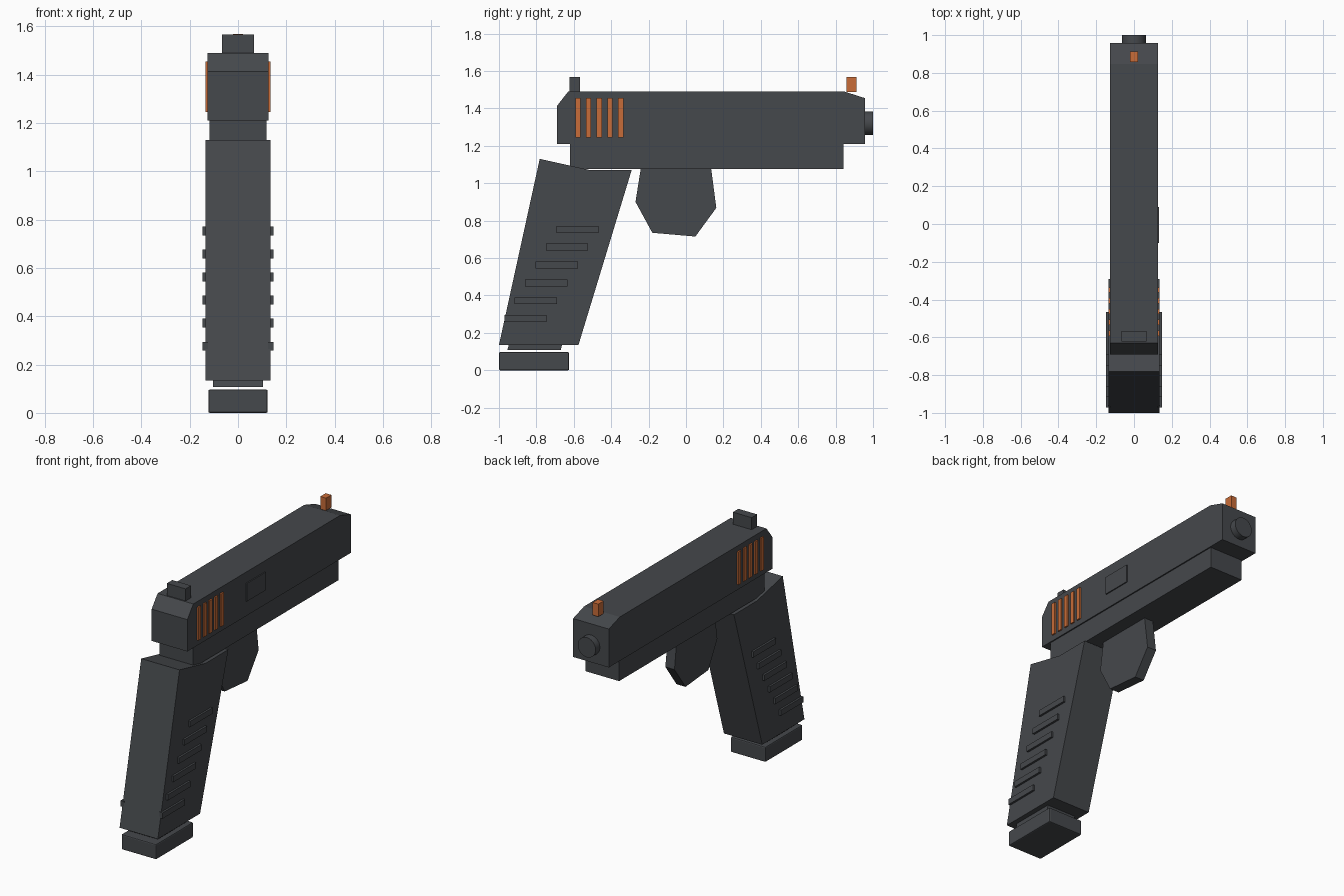
import bpy, bmesh, math

if "Cube" in bpy.data.objects:
    bpy.data.objects.remove(bpy.data.objects["Cube"])


def material(name, rgb):
    m = bpy.data.materials.new(name)
    m.diffuse_color = (*rgb, 1)
    m.use_nodes = True
    m.node_tree.nodes["Principled BSDF"].inputs["Base Color"].default_value = m.diffuse_color
    return m


GREY = material("dark_grey", (0.060, 0.065, 0.072))
ORANGE = material("orange", (0.578, 0.150, 0.040))


def finish(name, bm, mat):
    bmesh.ops.recalc_face_normals(bm, faces=bm.faces)
    mesh = bpy.data.meshes.new(name)
    bm.to_mesh(mesh)
    bm.free()
    mesh.materials.append(mat)
    ob = bpy.data.objects.new(name, mesh)
    bpy.context.collection.objects.link(ob)
    return ob


def profile(name, points, x0, x1, mat=GREY):
    """Side outline of (y, z) points extruded from x0 to x1."""
    bm = bmesh.new()
    face = bm.faces.new([bm.verts.new((x0, y, z)) for y, z in points])
    ext = bmesh.ops.extrude_face_region(bm, geom=[face])["geom"]
    verts = [v for v in ext if isinstance(v, bmesh.types.BMVert)]
    bmesh.ops.translate(bm, verts=verts, vec=(x1 - x0, 0, 0))
    return finish(name, bm, mat)


def box(name, x, y, z, mat=GREY):
    return profile(name, [(y[0], z[0]), (y[1], z[0]), (y[1], z[1]), (y[0], z[1])], x[0], x[1], mat)


# Slide and frame
profile("slide", [(-0.69, 1.21), (0.957, 1.21), (0.957, 1.455), (0.847, 1.49),
                  (-0.63, 1.49), (-0.69, 1.413)], -0.126, 0.126)
box("frame", (-0.118, 0.118), (-0.62, 0.842), (1.077, 1.21))
box("ejection_port", (0.12, 0.133), (-0.10, 0.09), (1.305, 1.42))

# Barrel tip
bpy.ops.mesh.primitive_cylinder_add(vertices=24, radius=0.063, depth=0.14,
                                    location=(0, 0.93, 1.321), rotation=(math.pi / 2, 0, 0))
barrel = bpy.context.object
barrel.name = "barrel"
barrel.data.materials.append(GREY)
bpy.ops.object.shade_smooth_by_angle()

# Sights
box("rear_sight", (-0.066, 0.066), (-0.622, -0.567), (1.48, 1.567))
box("front_sight", (-0.02, 0.02), (0.858, 0.912), (1.488, 1.568), ORANGE)

# Grip, trigger guard and magazine
profile("grip", [(-1.0, 0.135), (-0.575, 0.135), (-0.29, 1.072), (-0.52, 1.072),
                 (-0.782, 1.13)], -0.135, 0.135)
profile("trigger_guard", [(-0.24, 1.09), (-0.27, 0.90), (-0.18, 0.735), (0.05, 0.715),
                          (0.162, 0.868), (0.133, 1.09)], -0.032, 0.032)
profile("magazine", [(-0.955, 0.108), (-0.67, 0.108), (-0.645, 0.2), (-0.93, 0.2)], -0.103, 0.103)
base = box("magazine_base", (-0.123, 0.123), (-1.0, -0.625), (0, 0.097))
bevel = base.modifiers.new("soft_edges", "BEVEL")
bevel.width, bevel.segments = 0.007, 2

# Slide serrations and grip ribs on both sides
for side, label in ((1, "right"), (-1, "left")):
    for i in range(5):
        y = -0.592 + 0.0572 * i
        box(f"serration_{label}_{i + 1}", (side * 0.12, side * 0.135),
            (y, y + 0.028), (1.245, 1.455), ORANGE)
    for i in range(6):
        y, z = -0.693 - 0.0557 * i, 0.735 - 0.0955 * i
        box(f"grip_rib_{label}_{i + 1}", (side * 0.125, side * 0.148), (y, y + 0.226), (z, z + 0.037))
